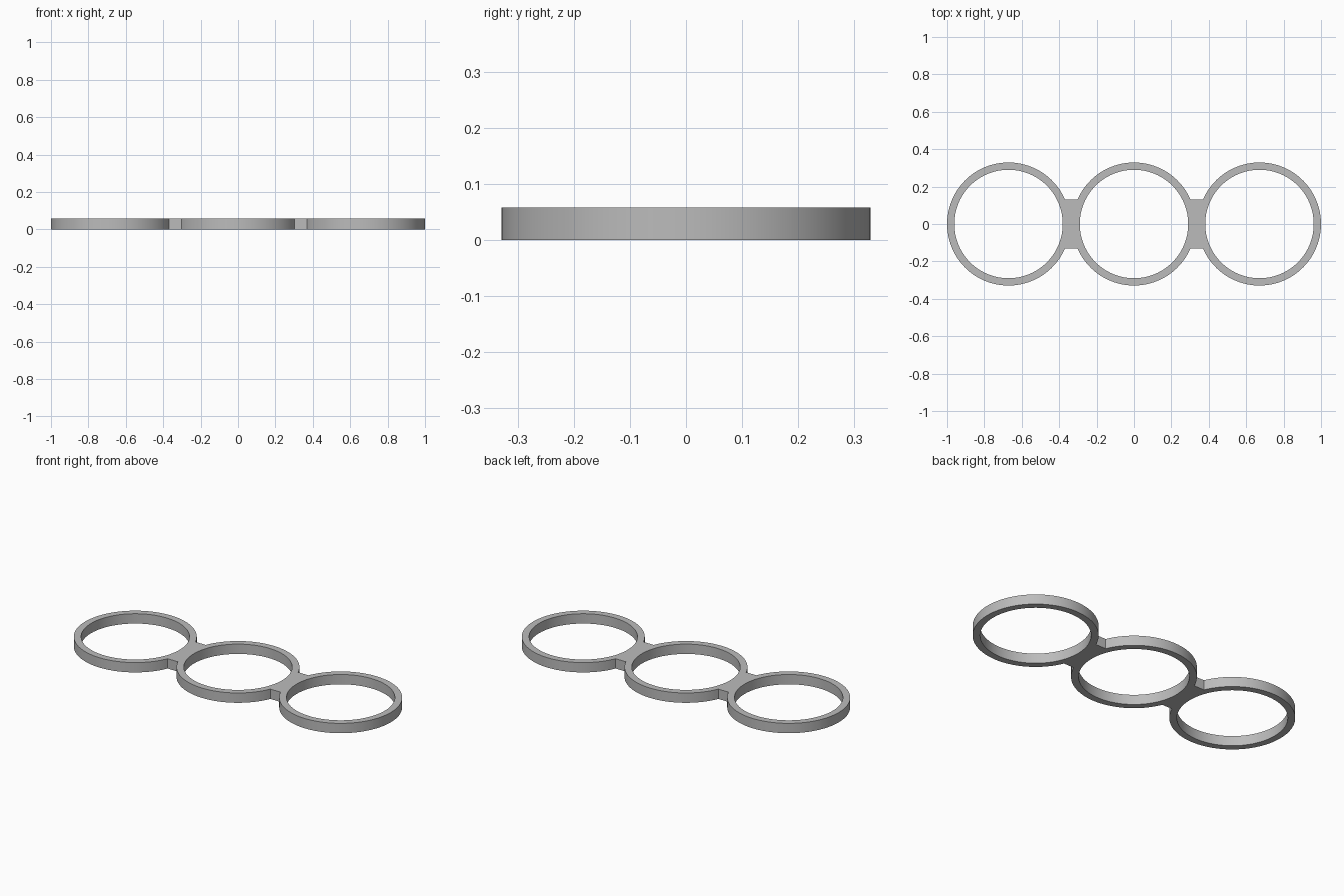
import bpy
from math import asin, cos, pi, radians, sin

if "Cube" in bpy.data.objects:
    bpy.data.objects.remove(bpy.data.objects["Cube"])

OUTER, INNER = 0.329, 0.29
SPACING = 1 - OUTER
HEIGHT = 0.058
BRIDGE = 0.13                      # half width of the bridges
SIDES = 128

# Plain grey material
grey = bpy.data.materials.new("grey")
grey.use_nodes = True
colour = (0.5, 0.5, 0.5, 1)
grey.diffuse_color = colour
grey.node_tree.nodes["Principled BSDF"].inputs["Base Color"].default_value = colour


def arc(cx, radius, start, end):
    n = max(2, round(SIDES * (end - start) / (2 * pi)))
    return [(cx + radius * cos(start + (end - start) * i / n),
             radius * sin(start + (end - start) * i / n)) for i in range(n + 1)]


def add_loop(curve, points):
    spline = curve.splines.new('POLY')
    spline.points.add(len(points) - 1)
    for p, (x, y) in zip(spline.points, points):
        p.co = (x, y, 0, 1)
    spline.use_cyclic_u = True


# Outer outline: three arcs of rings joined by straight bridge edges
a = asin(BRIDGE / OUTER)
outline = (arc(SPACING, OUTER, a - pi, pi - a)
           + arc(0, OUTER, a, pi - a)
           + arc(-SPACING, OUTER, a, 2 * pi - a)
           + arc(0, OUTER, pi + a, 2 * pi - a))

curve = bpy.data.curves.new("triple_ring_frame", 'CURVE')
curve.dimensions = '2D'
curve.fill_mode = 'BOTH'
curve.extrude = HEIGHT / 2
add_loop(curve, outline)

# Round openings
for cx in (-SPACING, 0, SPACING):
    add_loop(curve, arc(cx, INNER, 0, 2 * pi)[:-1])

# Solid frame standing on the ground
frame = bpy.data.objects.new("triple_ring_frame", curve)
bpy.context.collection.objects.link(frame)
frame.location.z = HEIGHT / 2
curve.materials.append(grey)
bpy.ops.object.select_all(action='DESELECT')
frame.select_set(True)
bpy.context.view_layer.objects.active = frame
bpy.ops.object.convert(target='MESH')

# Weld the caps to the walls, then smooth the round walls
frame = bpy.context.object
bpy.ops.object.mode_set(mode='EDIT')
bpy.ops.mesh.select_all(action='SELECT')
bpy.ops.mesh.remove_doubles(threshold=0.0001)
bpy.ops.mesh.normals_make_consistent(inside=False)
bpy.ops.object.mode_set(mode='OBJECT')
bpy.ops.object.shade_smooth_by_angle(angle=radians(20))
